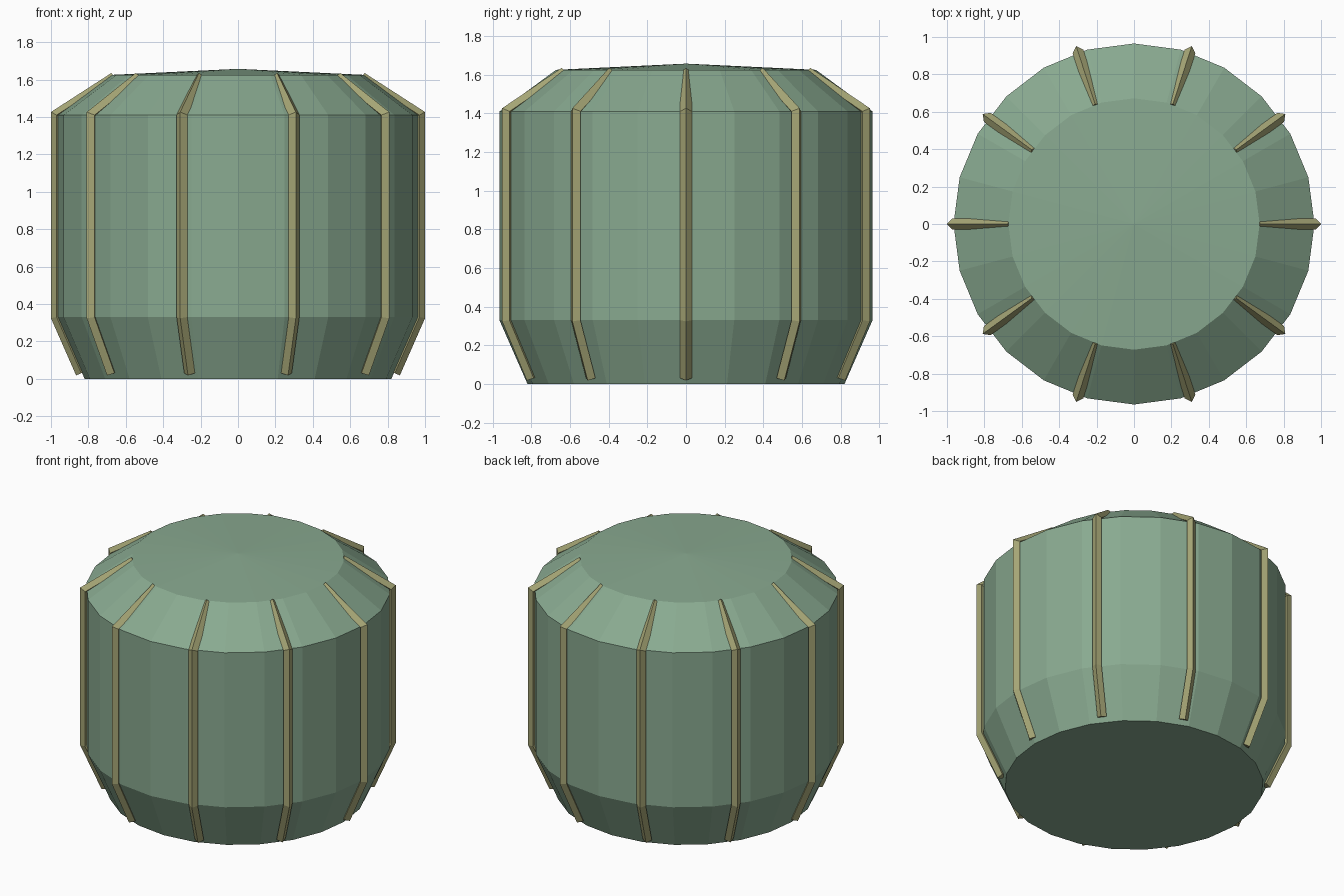
import bpy, bmesh, math
from mathutils import Vector

cube = bpy.data.objects.get("Cube")
if cube:
    bpy.data.objects.remove(cube)


def material(name, rgb):
    m = bpy.data.materials.new(name)
    m.use_nodes = True
    color = (*rgb, 1)
    m.diffuse_color = color
    m.node_tree.nodes["Principled BSDF"].inputs["Base Color"].default_value = color
    return m


def add_object(name, bm, mat):
    bmesh.ops.recalc_face_normals(bm, faces=bm.faces)
    mesh = bpy.data.meshes.new(name)
    bm.to_mesh(mesh)
    bm.free()
    mesh.materials.append(mat)
    obj = bpy.data.objects.new(name, mesh)
    bpy.context.collection.objects.link(obj)
    return obj


def bridge(bm, rings):
    for a, b in zip(rings, rings[1:]):
        for i in range(len(a)):
            j = (i + 1) % len(a)
            bm.faces.new((a[i], a[j], b[j], b[i]))


green = material("sage green", (0.25, 0.40, 0.28))
straw = material("dull straw", (0.38, 0.38, 0.18))

# Faceted drum with a tapered foot, sloping shoulder and shallow cone lid
SIDES = 24
profile = [(0.82, 0), (0.965, 0.33), (0.965, 1.41), (0.672, 1.625)]
bm = bmesh.new()
rings = []
for r, z in profile:
    angles = [math.tau * i / SIDES for i in range(SIDES)]
    rings.append([bm.verts.new((r * math.cos(a), r * math.sin(a), z)) for a in angles])
bridge(bm, rings)
bm.faces.new(rings[0])
apex = bm.verts.new((0, 0, 1.657))
for i in range(SIDES):
    bm.faces.new((rings[-1][i], rings[-1][(i + 1) % SIDES], apex))
add_object("drum_body", bm, green)

# Diamond-section ribs following the drum side, mitred at the bends
HALF = 0.03
path = [Vector(p) for p in ((0.838, 0.03), (0.97, 0.33), (0.97, 1.41), (0.66, 1.61))]
normals = []
for p, q in zip(path, path[1:]):
    d = (q - p).normalized()
    normals.append(Vector((d.y, -d.x)))
offsets = [normals[0]]
for m, n in zip(normals, normals[1:]):
    offsets.append((m + n) / (1 + m.dot(n)))
offsets.append(normals[-1])

RIBS = 10
for k in range(RIBS):
    a = math.tau * k / RIBS
    out = Vector((math.cos(a), math.sin(a), 0))
    side = Vector((-math.sin(a), math.cos(a), 0))
    up = Vector((0, 0, 1))
    bm = bmesh.new()
    rings = []
    for p, o in zip(path, offsets):
        centre = out * p.x + up * p.y
        normal = out * o.x + up * o.y
        rings.append([bm.verts.new(centre + v * HALF)
                      for v in (normal, side, -normal, -side)])
    bridge(bm, rings)
    bm.faces.new(rings[0])
    bm.faces.new(rings[-1])
    add_object(f"rib_{k + 1}", bm, straw)
